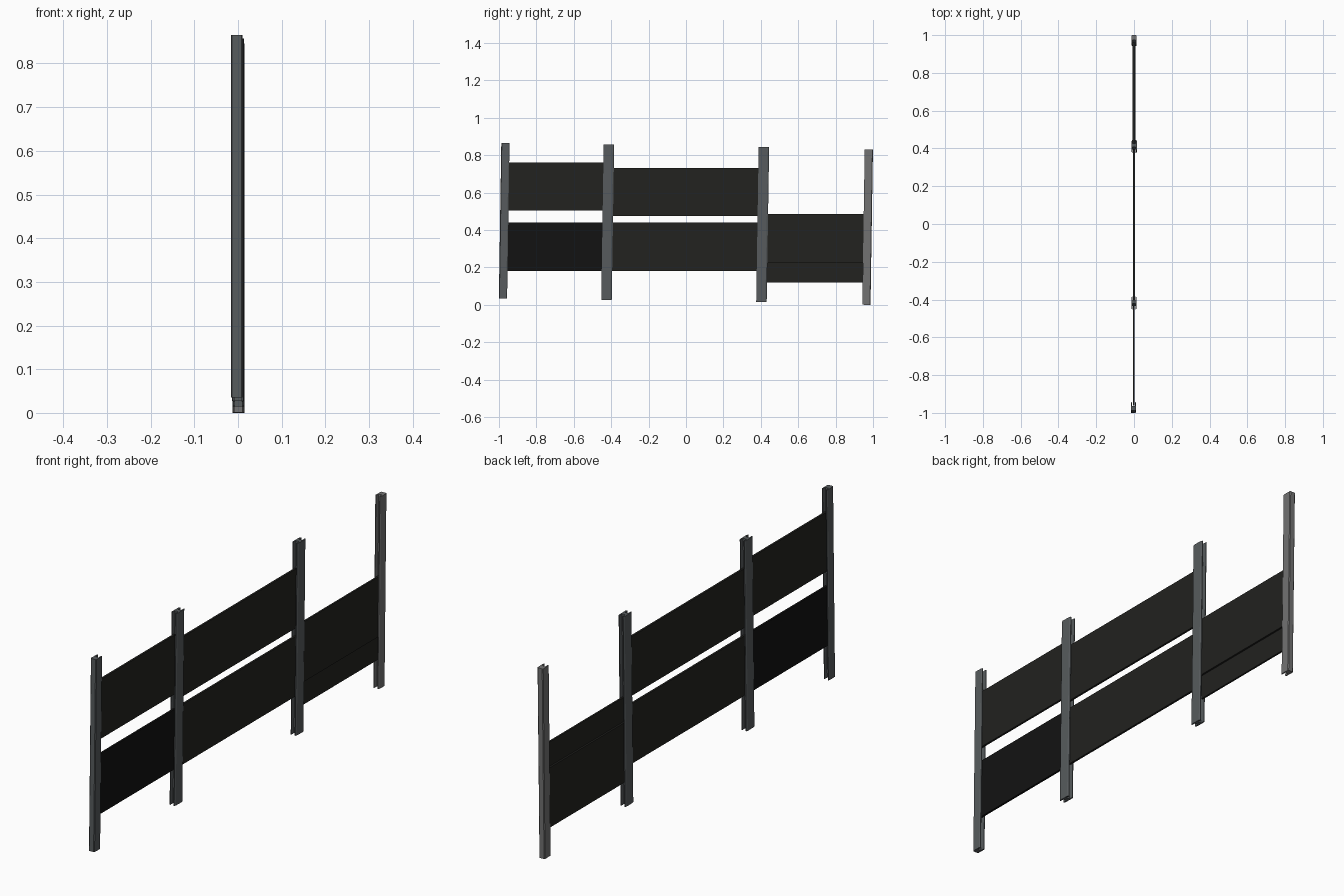
import bpy, bmesh, math

if "Cube" in bpy.data.objects:
    bpy.data.objects.remove(bpy.data.objects["Cube"])

def material(name, rgb):
    m = bpy.data.materials.new(name)
    m.diffuse_color = (*rgb, 1)
    m.use_nodes = True
    m.node_tree.nodes["Principled BSDF"].inputs["Base Color"].default_value = m.diffuse_color
    return m

POST = material("weathered_concrete", (0.095, 0.105, 0.11))
PALE = material("pale_concrete", (0.17, 0.17, 0.17))
BOARD = material("dark_board", (0.016, 0.016, 0.014))
BLACK = material("black_board", (0.006, 0.006, 0.006))

def finish(name, bm, mat, loc, tilt=0):
    bmesh.ops.recalc_face_normals(bm, faces=bm.faces)
    me = bpy.data.meshes.new(name)
    bm.to_mesh(me)
    bm.free()
    me.materials.append(mat)
    ob = bpy.data.objects.new(name, me)
    ob.location = loc
    ob.rotation_euler.x = tilt
    bpy.context.collection.objects.link(ob)
    return ob

def post(name, profile, loc, mat):
    """Extrude a slotted section into a slightly leaning post."""
    h = 0.83
    bm = bmesh.new()
    face = bm.faces.new([bm.verts.new((x, y, -h / 2)) for x, y in profile])
    ext = bmesh.ops.extrude_face_region(bm, geom=[face])
    top = [v for v in ext["geom"] if isinstance(v, bmesh.types.BMVert)]
    bmesh.ops.translate(bm, verts=top, vec=(0, 0, h))
    return finish(name, bm, mat, loc, math.radians(-0.9))

def panel(name, y0, y1, z0, z1, x, mat, t=0.009):
    bm = bmesh.new()
    bmesh.ops.create_cube(bm, size=1)
    bmesh.ops.scale(bm, verts=bm.verts, vec=(t, y1 - y0, z1 - z0))
    return finish(name, bm, mat, (x, (y0 + y1) / 2, (z0 + z1) / 2))

# H section for the middle posts: one slotted side, mirrored
side = [(0.014, 0.021), (0.011, 0.028), (0.008, 0.028), (0.008, 0.009),
        (-0.008, 0.009), (-0.008, 0.028), (-0.011, 0.028), (-0.014, 0.021)]
h_section = side + [(-x, -y) for x, y in side]

# U section for the end posts, slot facing +y
u_section = [(0.0135, 0.017), (0.011, 0.022), (0.008, 0.022), (0.008, 0.003),
             (-0.008, 0.003), (-0.008, 0.022), (-0.011, 0.022), (-0.0135, 0.017),
             (-0.0135, -0.019), (-0.0105, -0.022), (0.0105, -0.022), (0.0135, -0.019)]
u_flipped = [(x, -y) for x, y in u_section]

# Posts
post("end_post_front", u_section, (-0.003, -0.972, 0.45), POST)
post("middle_post_front", h_section, (0, -0.4185, 0.442), POST)
post("middle_post_back", h_section, (0.001, 0.410, 0.43), POST)
post("end_post_back", u_flipped, (0.001, 0.971, 0.4155), PALE)

# Panels slotted between the posts; the last bay has slipped and overlaps
panel("upper_panel_front", -0.962, -0.433, 0.505, 0.762, -0.001, BOARD)
panel("lower_panel_front", -0.962, -0.433, 0.18, 0.44, -0.001, BLACK)
panel("upper_panel_middle", -0.404, 0.396, 0.475, 0.732, 0, BOARD)
panel("lower_panel_middle", -0.404, 0.396, 0.18, 0.44, 0, BOARD)
panel("slipped_panel_outer", 0.424, 0.960, 0.225, 0.485, 0.005, BOARD, 0.008)
panel("slipped_panel_inner", 0.424, 0.960, 0.12, 0.38, -0.0035, BOARD, 0.008)
